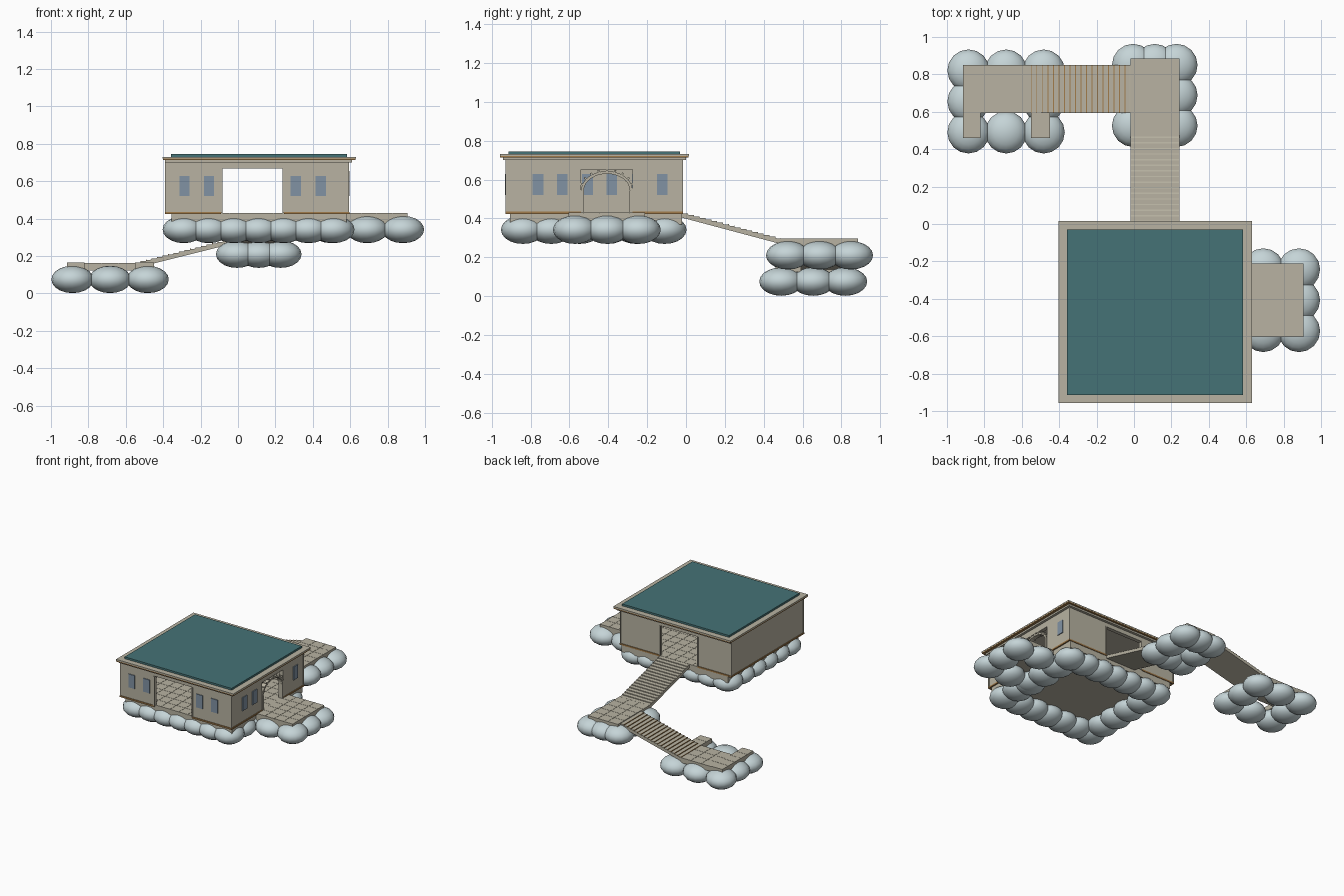
import bpy, bmesh, math
from mathutils import Matrix, Vector

old = bpy.data.objects.get("Cube")
if old:
    bpy.data.objects.remove(old)


def material(name, rgb):
    m = bpy.data.materials.new(name)
    m.use_nodes = True
    m.diffuse_color = (*rgb, 1)
    m.node_tree.nodes["Principled BSDF"].inputs["Base Color"].default_value = (*rgb, 1)
    return m


STONE = material("sandstone", (0.48, 0.45, 0.36))
TEAL = material("teal_roof", (0.06, 0.17, 0.18))
CLOUD = material("pale_cloud", (0.56, 0.66, 0.68))
GLASS = material("blue_glass", (0.22, 0.29, 0.37))
WOOD = material("wood_trim", (0.36, 0.20, 0.07))


def finish(name, bm, mat):
    bmesh.ops.recalc_face_normals(bm, faces=bm.faces)
    mesh = bpy.data.meshes.new(name)
    bm.to_mesh(mesh)
    bm.free()
    mesh.materials.append(mat)
    obj = bpy.data.objects.new(name, mesh)
    bpy.context.collection.objects.link(obj)
    return obj


def add_box(bm, x, y, z):
    """Axis-aligned box from three (low, high) ranges."""
    size = [r[1] - r[0] for r in (x, y, z)]
    mid = [(r[0] + r[1]) / 2 for r in (x, y, z)]
    bmesh.ops.create_cube(bm, size=1, matrix=Matrix.Translation(mid) @ Matrix.Diagonal((*size, 1)))


def boxes(name, mat, *ranges):
    bm = bmesh.new()
    for r in ranges:
        add_box(bm, *r)
    return finish(name, bm, mat)


def spread(a, b, n):
    return [a + (b - a) * i / (n - 1) for i in range(n)]


# Paved decks: a slab topped with a grid of slightly separated tiles
def deck(name, x, y, top, thick=0.04):
    bm = bmesh.new()
    add_box(bm, x, y, (top - thick, top - 0.002))
    nx = max(1, round((x[1] - x[0]) / 0.08))
    ny = max(1, round((y[1] - y[0]) / 0.08))
    xs, ys, gap = spread(*x, nx + 1), spread(*y, ny + 1), 0.001
    for i in range(nx):
        for j in range(ny):
            add_box(bm, (xs[i] + gap * (i > 0), xs[i + 1] - gap * (i < nx - 1)),
                    (ys[j] + gap * (j > 0), ys[j + 1] - gap * (j < ny - 1)), (top - 0.004, top))
    finish(name, bm, STONE)


deck("main_floor", (-0.355, 0.58), (-0.905, -0.02), 0.43, 0.06)
deck("side_terrace", (0.58, 0.905), (-0.605, -0.21), 0.43, 0.06)
deck("middle_landing", (-0.02, 0.243), (0.485, 0.885), 0.298)
deck("lower_landing", (-0.82, -0.545), (0.593, 0.85), 0.162)
deck("lower_landing_outer_arm", (-0.915, -0.82), (0.46, 0.85), 0.165)
deck("lower_landing_inner_arm", (-0.55, -0.45), (0.46, 0.593), 0.165)


# Rings of flattened cloud puffs beneath each deck
def cloud_ring(name, xs, ys, z):
    bm = bmesh.new()
    for x in xs:
        for y in ys:
            if x in (xs[0], xs[-1]) or y in (ys[0], ys[-1]):
                bmesh.ops.create_uvsphere(
                    bm, u_segments=16, v_segments=10, radius=1,
                    matrix=Matrix.Translation((x, y, z)) @ Matrix.Diagonal((0.113, 0.113, 0.073, 1)))
    for f in bm.faces:
        f.smooth = True
    finish(name, bm, CLOUD)


cloud_ring("main_clouds", spread(-0.29, 0.51, 7), spread(-0.84, -0.11, 6), 0.342)
cloud_ring("terrace_clouds", spread(0.5, 0.882, 3), spread(-0.572, -0.243, 3), 0.342)
cloud_ring("middle_clouds", spread(-0.005, 0.227, 3), spread(0.525, 0.85, 3), 0.21)
cloud_ring("lower_clouds", spread(-0.885, -0.483, 3), spread(0.49, 0.82, 3), 0.075)


# Sloping stairs: a thin ramp with shallow treads and nosings
def stairs(name, start, end, half_width, nose_mat, count):
    a, b = Vector(start), Vector(end)
    side = (b - a).cross(Vector((0, 0, 1))).normalized() * half_width
    down = Vector((0, 0, -0.024))
    bm = bmesh.new()
    ring = [bm.verts.new(p) for p in (a, b, b + down, a + down)]
    face = bm.faces.new(ring)
    bmesh.ops.translate(bm, verts=ring, vec=-side)
    new = bmesh.ops.extrude_face_region(bm, geom=[face])["geom"]
    bmesh.ops.translate(bm, verts=[v for v in new if isinstance(v, bmesh.types.BMVert)], vec=side * 2)
    finish(name + "_ramp", bm, STONE)
    treads, noses = bmesh.new(), bmesh.new()
    run = Vector((b.x - a.x, b.y - a.y, 0)) / count
    for i in range(count):
        p = a.lerp(b, (i + 0.5) / count)
        for target, depth, shift, lift in ((treads, 0.9, 0, 0.002), (noses, 0.12, 0.45, 0.0025)):
            c = p + run * shift
            ext = [abs(run[k]) * depth / 2 + abs(side[k]) * 0.99 for k in (0, 1)]
            add_box(target, (c.x - ext[0], c.x + ext[0]), (c.y - ext[1], c.y + ext[1]),
                    (p.z - 0.004, p.z + lift))
    finish(name + "_treads", treads, STONE)
    finish(name + "_nosings", noses, nose_mat)


stairs("upper_stairs", (0.112, -0.02, 0.428), (0.112, 0.49, 0.292), 0.131, STONE, 17)
stairs("lower_stairs", (-0.02, 0.722, 0.292), (-0.55, 0.722, 0.16), 0.129, WOOD, 18)

# Walls, with wide openings front and back and an arched one at the side
Z = (0.43, 0.705)
L, R, F, B = -0.385, 0.59, -0.925, -0.02
T = 0.03
DOOR = (-0.09, 0.245)
ARCH = (-0.54, -0.275)
for name, y in (("front_wall", (F, F + T)), ("back_wall", (B - T, B))):
    boxes(name, STONE, ((L + T, DOOR[0]), y, Z), ((DOOR[1], R - T), y, Z),
          (DOOR, y, (0.668, Z[1])))
boxes("plain_side_wall", STONE, ((L, L + T), (F, B), Z))
boxes("arched_side_wall", STONE, ((R - T, R), (F, ARCH[0]), Z), ((R - T, R), (ARCH[1], B), Z),
      ((R - T, R), ARCH, (0.652, Z[1])))

# Corner strips and slim jambs beside the openings
strips = []
for x in (L, R):
    for y in (F, B):
        strips.append(((x - 0.004, x + 0.004), (y - 0.004, y + 0.004), Z))
for x in DOOR:
    for y in (F, B):
        strips.append(((x - 0.006, x + 0.006), (y - 0.004, y + 0.004), (0.43, 0.668)))
boxes("corner_and_jamb_strips", STONE, *strips)

# Side arch: curved ring, wedge blocks and posts
mid, half, spring, rise = sum(ARCH) / 2, 0.118, 0.545, 0.085
bm = bmesh.new()
steps = 20
rings = []
for i in range(steps + 1):
    t = math.pi * i / steps
    rings.append([bm.verts.new((x, mid + (half + d) * math.cos(t), spring + (rise + d) * math.sin(t)))
                  for x, d in ((R - T, 0), (R + 0.004, 0), (R + 0.004, 0.014), (R - T, 0.014))])
for p, q in zip(rings, rings[1:]):
    for k in range(4):
        bm.faces.new((p[k], p[(k + 1) % 4], q[(k + 1) % 4], q[k]))
bm.faces.new(rings[0])
bm.faces.new(rings[-1])
for i in range(1, 10):
    t = math.pi * i / 10
    c = (R - T / 2, mid + (half + 0.012) * math.cos(t), spring + (rise + 0.012) * math.sin(t))
    bmesh.ops.create_cube(bm, size=1, matrix=Matrix.Translation(c) @ Matrix.Rotation(t, 4, "X")
                          @ Matrix.Diagonal((0.042, 0.026, 0.01, 1)))
for s in (-1, 1):
    y = mid + s * (half + 0.007)
    add_box(bm, (R - T, R + 0.004), (y - 0.008, y + 0.008), (0.43, spring))
finish("side_arch", bm, STONE)

# Windows: slim glazed panels
W, H, P = 0.028, (0.522, 0.628), 0.006
panes = [((x - W, x + W), (F - P, F + 0.001), H) for x in (-0.286, -0.155, 0.31, 0.442)]
panes += [((R - 0.001, R + P), (y - W, y + W), H) for y in (-0.762, -0.637, -0.122)]
panes += [((L + T - 0.001, L + T + P), (y - W, y + W), H)
          for y in (-0.762, -0.637, -0.507, -0.382, -0.25, -0.122)]
boxes("windows", GLASS, *panes)

# Wooden skirting around the base, left open at the doorways
lo = (0.424, 0.436)
E = 0.005
skirt = [((L - E, L + E), (F - E, B + E), lo)]
for y in (F, B):
    skirt += [((L - E, DOOR[0]), (y - E, y + E), lo), ((DOOR[1], R + E), (y - E, y + E), lo)]
skirt += [((R - E, R + E), (F - E, ARCH[0]), lo), ((R - E, R + E), (ARCH[1], B + E), lo)]
boxes("base_trim", WOOD, *skirt)

# Roof: stepped cornice, wooden band and teal panel
boxes("lower_cornice", STONE, ((L - 0.004, 0.61), (-0.942, 0), (0.7, 0.713)))
boxes("cornice_band", WOOD, ((-0.402, 0.629), (-0.957, 0.014), (0.713, 0.721)))
boxes("roof_slab", STONE, ((-0.403, 0.63), (-0.958, 0.015), (0.721, 0.731)))
boxes("roof_panel", TEAL, ((-0.358, 0.583), (-0.914, -0.03), (0.729, 0.746)))
